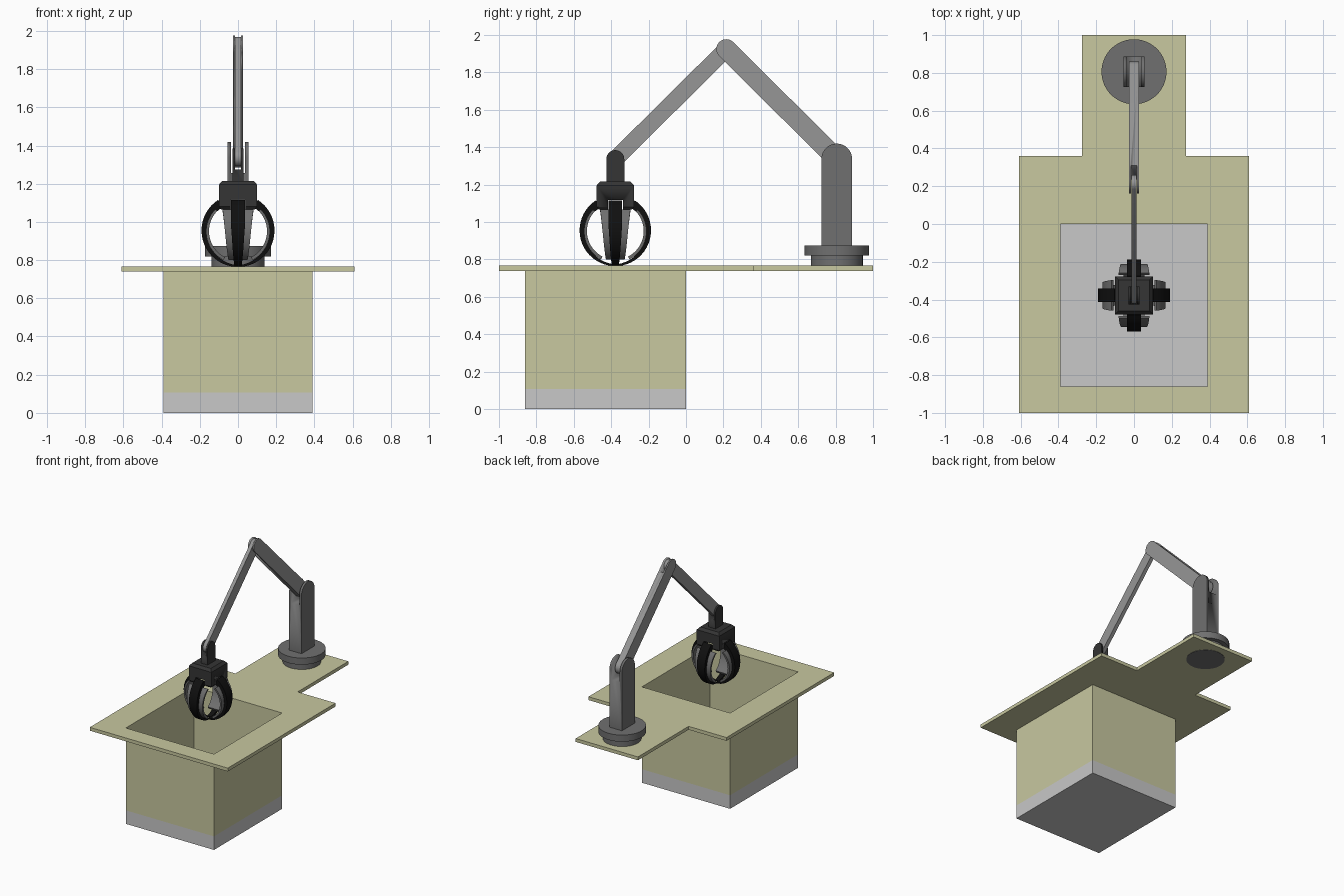
import bpy, bmesh, math
from mathutils import Vector, Matrix

if "Cube" in bpy.data.objects:
    bpy.data.objects.remove(bpy.data.objects["Cube"])


def mat(name, rgb):
    m = bpy.data.materials.new(name)
    m.diffuse_color = (*rgb, 1)
    m.use_nodes = True
    m.node_tree.nodes["Principled BSDF"].inputs["Base Color"].default_value = m.diffuse_color
    return m


KHAKI = mat("khaki", (0.578, 0.578, 0.35))
PALE = mat("pale_grey", (0.578, 0.578, 0.578))
STEEL = mat("mid_grey", (0.162, 0.162, 0.162))
LIGHT = mat("light_grey", (0.305, 0.305, 0.305))
DARK = mat("charcoal", (0.035, 0.035, 0.035))
BLACK = mat("black", (0.005, 0.005, 0.005))
PAD = mat("pad_grey", (0.156, 0.156, 0.156))


def finish(name, bm, *mats, smooth=True, fix=True):
    if fix:
        bmesh.ops.recalc_face_normals(bm, faces=bm.faces[:])
    me = bpy.data.meshes.new(name)
    bm.to_mesh(me)
    bm.free()
    for m in mats:
        me.materials.append(m)
    ob = bpy.data.objects.new(name, me)
    bpy.context.collection.objects.link(ob)
    bpy.ops.object.select_all(action='DESELECT')
    ob.select_set(True)
    bpy.context.view_layer.objects.active = ob
    if smooth:
        bpy.ops.object.shade_smooth_by_angle(angle=math.radians(30))
    return ob


def loft(name, rings, m):
    """Skin equal-length point rings and cap both ends."""
    bm = bmesh.new()
    vs = [[bm.verts.new(p) for p in r] for r in rings]
    n = len(rings[0])
    for a, b in zip(vs, vs[1:]):
        for i in range(n):
            j = (i + 1) % n
            bm.faces.new((a[i], a[j], b[j], b[i]))
    bm.faces.new(vs[0])
    bm.faces.new(vs[-1])
    return finish(name, bm, m)


def box(name, lo, hi, m):
    (a, b, c), (d, e, f) = lo, hi
    return loft(name, [[(a, b, z), (d, b, z), (d, e, z), (a, e, z)] for z in (c, f)], m)


def cut(ob, lo, hi, rot=None, pivot=None):
    """Subtract a box, optionally placed at pivot and turned about x."""
    c = box("cutter", lo, hi, ob.data.materials[0])
    c.hide_render = True
    if pivot is not None:
        c.data.transform(Matrix.Translation(pivot) @ Matrix.Rotation(rot, 4, 'X'))
    md = ob.modifiers.new("cut", 'BOOLEAN')
    md.operation, md.solver, md.object = 'DIFFERENCE', 'EXACT', c
    bpy.context.view_layer.objects.active = ob
    bpy.ops.object.modifier_apply(modifier=md.name)
    bpy.data.objects.remove(c)


def link(name, p0, p1, r, hw, m, round0=True):
    """Flat bar in the yz plane from p0 to p1 with rounded ends."""
    p0, p1 = Vector(p0), Vector(p1)
    d = (p1 - p0).normalized()
    n = Vector((-d.y, d.x))
    arc = [math.pi * i / 16 for i in range(17)]
    pts = [p1 - n * r * math.cos(a) + d * r * math.sin(a) for a in arc]
    if round0:
        pts += [p0 + n * r * math.cos(a) - d * r * math.sin(a) for a in arc]
    else:
        pts += [p0 + n * r, p0 - n * r]
    return loft(name, [[(x, p.x, p.y) for p in pts] for x in (-hw, hw)], m)


def disc(name, y, r, z0, z1, m):
    ring = [2 * math.pi * i / 64 for i in range(64)]
    return loft(name, [[(r * math.cos(a), y + r * math.sin(a), z) for a in ring]
                       for z in (z0, z1)], m)


# T-shaped table top with the bin opening
T = [(-.61, -1), (.61, -1), (.61, .36), (.275, .36), (.275, 1), (-.275, 1), (-.275, .36), (-.61, .36)]
table = loft("table_top", [[(x, y, z) for x, y in T] for z in (.739, .766)], KHAKI)
cut(table, (-.39, -.86, .6), (.39, 0, .9))

# Thin-walled open bin: pale lower band and floor, khaki walls
bm = bmesh.new()
sq = [(-.39, -.86), (.39, -.86), (.39, 0), (-.39, 0)]
rows = [[bm.verts.new((x, y, z)) for x, y in sq] for z in (0, .108, .739)]
bm.faces.new(rows[0][::-1])
for k in range(2):
    for i in range(4):
        j = (i + 1) % 4
        f = bm.faces.new((rows[k][i], rows[k][j], rows[k + 1][j], rows[k + 1][i]))
        f.material_index = k
finish("bin", bm, PALE, KHAKI, smooth=False, fix=False)

# Turntable base
BY = .806
disc("base_lower_disc", BY, .139, .737, .82, STEEL)
disc("base_upper_disc", BY, .172, .82, .873, STEEL)

# Arm joints in (y, z)
CY = -.378
shoulder, elbow, wrist = (BY, 1.337), (.215, 1.924), (CY, 1.336)

column = link("shoulder_column", (BY, .873), shoulder, .082, .055, STEEL, False)
cut(column, (-.036, .6, 1.255), (.036, 1, 1.5))

upper = link("upper_arm", shoulder, elbow, .053, .026, LIGHT)
# slot for the forearm at the elbow
cut(upper, (-.016, -.08, -.065), (.016, .2, .065), math.radians(135), Vector((0, *elbow)))

link("forearm", elbow, wrist, .044, .0145, LIGHT)

wrist_ob = link("wrist_fork", (CY, 1.205), wrist, .048, .03, DARK, False)
cut(wrist_ob, (-.017, CY - .1, 1.275), (.017, CY + .1, 1.45))

# Claw housing with crossed channels under it
body = loft("claw_housing", [[(sx * h, CY + sy * h, z) for sx, sy in ((-1, -1), (1, -1), (1, 1), (-1, 1))]
                             for h, z in ((.088, 1.066), (.1, 1.08), (.1, 1.195), (.082, 1.215))], DARK)
cut(body, (-.04, CY - .2, 1.0), (.04, CY + .2, 1.118))
cut(body, (-.2, CY - .04, 1.0), (.2, CY + .04, 1.118))


def curved_plate(name, a0, a1, ro, ri, hw, k, m, steps=20):
    """Tapered arc plate around the claw centre; ro, ri, hw are functions of t."""
    rot = Matrix.Translation((0, CY, .955)) @ Matrix.Rotation(k * math.pi / 2, 4, 'Z')
    rings = []
    for i in range(steps + 1):
        t = i / steps
        a = math.radians(a0 + (a1 - a0) * t)
        rings.append([rot @ Vector((r * math.cos(a), s * hw(t), r * math.sin(a)))
                      for r, s in ((ro(t), -1), (ro(t), 1), (ri(t), 1), (ri(t), -1))])
    return loft(name, rings, m)


# Four curved fingers, each with a wider grip pad on its inside
for k in range(4):
    curved_plate(f"claw_finger_{k + 1}", 57, -86, lambda t: .191,
                 lambda t: .191 - (.046 - .036 * t), lambda t: .036 - .02 * max(0, t - .35) / .65, k, BLACK)
    curved_plate(f"grip_pad_{k + 1}", 43, -64, lambda t: .163 + .01 * t,
                 lambda t: .149 + .007 * t, lambda t: .081 - .031 * t, k, PAD)
